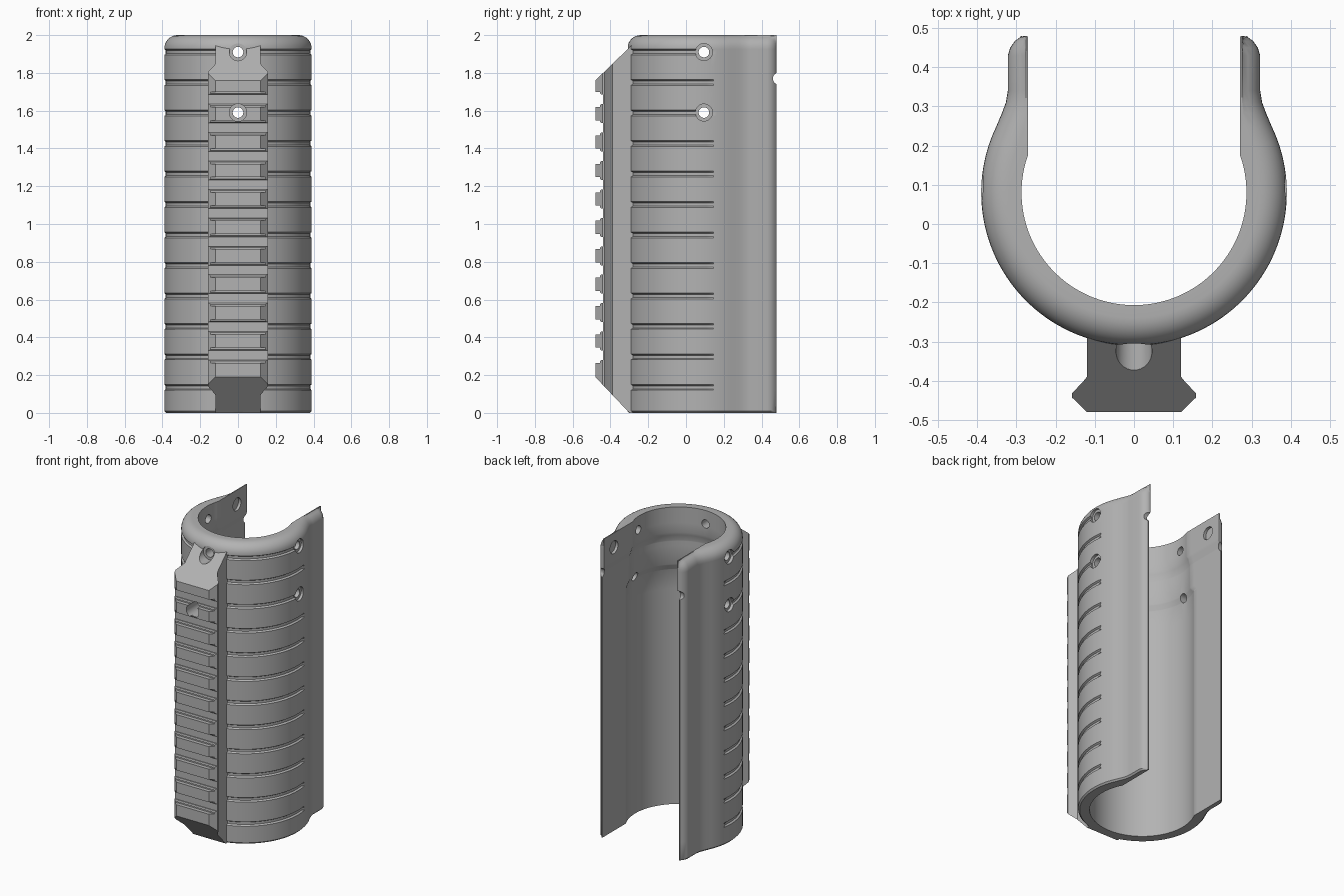
import bpy, bmesh, math
from mathutils import Matrix, Vector

if "Cube" in bpy.data.objects:
    bpy.data.objects.remove(bpy.data.objects["Cube"], do_unlink=True)

grey = bpy.data.materials.new("satin grey")
grey.use_nodes = True
colour = (0.45, 0.45, 0.45, 1)
grey.diffuse_color = colour
grey.node_tree.nodes["Principled BSDF"].inputs["Base Color"].default_value = colour

CY = 0.08            # centre of the round part in y
HOLES = (1.91, 1.59)  # heights of the screw holes


def make_object(name, bm):
    bmesh.ops.recalc_face_normals(bm, faces=bm.faces)
    mesh = bpy.data.meshes.new(name)
    bm.to_mesh(mesh)
    bm.free()
    mesh.materials.append(grey)
    ob = bpy.data.objects.new(name, mesh)
    bpy.context.collection.objects.link(ob)
    return ob


def cylinder(axis, start, end, radius):
    """Cutter along x or y; start and end are points on the axis."""
    bm = bmesh.new()
    a, b = Vector(start), Vector(end)
    turn = Matrix.Rotation(math.pi / 2, 4, 'Y' if axis == 'x' else 'X')
    bmesh.ops.create_cone(bm, cap_ends=True, segments=32, radius1=radius, radius2=radius,
                          depth=(b - a).length, matrix=Matrix.Translation((a + b) / 2) @ turn)
    return make_object("hole_cutter", bm)


def cut(target, cutters):
    bpy.context.view_layer.objects.active = target
    for c in cutters:
        c.hide_render = True
        mod = target.modifiers.new("cut", 'BOOLEAN')
        mod.operation, mod.solver, mod.object = 'DIFFERENCE', 'EXACT', c
        bpy.ops.object.modifier_apply(modifier=mod.name)


def smooth(ob):
    bpy.ops.object.select_all(action='DESELECT')
    ob.select_set(True)
    bpy.context.view_layer.objects.active = ob
    bpy.ops.object.shade_smooth_by_angle(angle=math.radians(32))


def lerp_table(table, z):
    for (z0, v0), (z1, v1) in zip(table, table[1:]):
        if z <= z1:
            return v0 + (v1 - v0) * (z - z0) / (z1 - z0)
    return table[-1][1]


# --- Shell: open tube with two straight wings, lofted through heights ---
ARC, WING = 44, 8
outset = [(0, 0.01), (0.01, 0)]
groove = [(0, 0)]
for i in range(12):
    g = 0.135 + i * 0.1614
    groove += [(g - 0.015, 0), (g - 0.008, 0.011), (g + 0.008, 0.011), (g + 0.015, 0)]
groove.append((2, 0))
for i in range(9):
    t = math.pi / 2 * i / 8
    outset.append((1.93 + 0.07 * math.sin(t), 0.07 * (1 - math.cos(t))))
bore = [(0, 0.32), (1.57, 0.32), (1.61, 0.305), (1.77, 0.305), (1.83, 0.287), (2, 0.287)]
pad = [(0, 0.283), (1.77, 0.283), (1.81, 0.27), (2, 0.27)]


def arc(radius, end_y):
    end = math.asin((end_y - CY) / radius)
    for i in range(ARC):
        a = -math.pi / 2 + (end + math.pi / 2) * i / (ARC - 1)
        yield radius * math.cos(a), CY + radius * math.sin(a)


def mirrored(half):
    return [(-x, y) for x, y in reversed(half[1:])] + half


def section(z):
    d, g = lerp_table(outset, z), lerp_table(groove, z)
    r, w = lerp_table(bore, z), lerp_table(pad, z)
    outer = list(arc(0.39, 0.25))
    outer += [(0.337, 0.283), (0.327, 0.31), (0.322, 0.34), (0.322, 0.43),
              (0.316, 0.45), (0.304, 0.467), (0.29, 0.477), (0.276 + w - 0.27, 0.48)]
    half = []
    for x, y in outer:
        if y < 0.25:     # round part moves towards the axis
            k = 1 - (d + (g if y < 0.135 else 0)) / 0.39
            half.append((x * k, CY + (y - CY) * k))
        else:
            half.append((max(x - d, min(x, w + 0.006)), y))
    join = CY + math.sqrt(r * r - w * w)
    inner = list(arc(r, join))
    inner += [(w, join + (0.478 - join) * (i + 1) / WING) for i in range(WING)]
    return mirrored(half), mirrored(inner)


bm = bmesh.new()
heights = sorted({round(z, 4) for t in (outset, groove, bore, pad) for z, v in t})
rings = []
for z in heights:
    rings.append([[bm.verts.new((x, y, z)) for x, y in line] for line in section(z)])
n = len(rings[0][0])
for (o0, i0), (o1, i1) in zip(rings, rings[1:]):
    a, b = o0 + i0[::-1], o1 + i1[::-1]
    for k in range(len(a)):
        j = (k + 1) % len(a)
        bm.faces.new((a[k], a[j], b[j], b[k]))
for o, i in (rings[0], rings[-1]):
    for k in range(n - 1):
        bm.faces.new((o[k], o[k + 1], i[k + 1], i[k]))
shell = make_object("shell", bm)

# --- Accessory rail: extruded section with sloped ends ---
bm = bmesh.new()
side = [(0.12, -0.28), (0.12, -0.39), (0.128, -0.4), (0.158, -0.432), (0.158, -0.443), (0.12, -0.48)]
outline = side + [(-x, y) for x, y in reversed(side)]
base = bm.faces.new([bm.verts.new((x, y, 0)) for x, y in outline])
top = bmesh.ops.extrude_face_region(bm, geom=[base])
bmesh.ops.translate(bm, vec=(0, 0, 2), verts=[v for v in top["geom"] if isinstance(v, bmesh.types.BMVert)])
for point, normal in (((0, -0.48, 1.76), (0, -1, 1.03)), ((0, -0.48, 0.19), (0, -1, -0.95))):
    bmesh.ops.bisect_plane(bm, geom=bm.verts[:] + bm.edges[:] + bm.faces[:],
                           plane_co=point, plane_no=normal, clear_outer=True)
    bmesh.ops.holes_fill(bm, edges=[e for e in bm.edges if e.is_boundary], sides=0)
rail = make_object("rail", bm)

# Cross slots between the rail teeth, with rounded floors
bm = bmesh.new()
for i in range(10):
    z = 0.305 + i * 0.1505
    box = Matrix.Translation((0, -0.49, z)) @ Matrix.Diagonal((0.5, 0.1, 0.08, 1))
    bmesh.ops.create_cube(bm, size=1, matrix=box)
floor_edges = [e for e in bm.edges if all(v.co.y > -0.45 for v in e.verts)
               and abs(e.verts[0].co.x - e.verts[1].co.x) > 0.1]
bmesh.ops.bevel(bm, geom=floor_edges, offset=0.015, segments=3, affect='EDGES')
slots = make_object("slot_cutter", bm)

# --- Screw holes, counterbores, wing recesses and notches ---
front, across = [], []
for z in HOLES:
    front.append(cylinder('y', (0, -0.6, z), (0, -0.1, z), 0.028))
    front.append(cylinder('y', (0, -0.6, z), (0, -0.3, z), 0.046))
    across.append(cylinder('x', (-0.6, 0.095, z), (0.6, 0.095, z), 0.028))
    for s in (-1, 1):
        across.append(cylinder('x', (s * 0.37, 0.095, z), (s * 0.5, 0.095, z), 0.045))
for s in (-1, 1):
    across.append(cylinder('x', (s * 0.2, 0.375, 1.905), (s * 0.288, 0.375, 1.905), 0.042))
across.append(cylinder('x', (-0.6, 0.492, 1.77), (0.6, 0.492, 1.77), 0.032))

cut(shell, front + across)
cut(rail, [slots] + front)
for c in front + across + [slots]:
    bpy.data.objects.remove(c, do_unlink=True)
smooth(shell)
smooth(rail)
